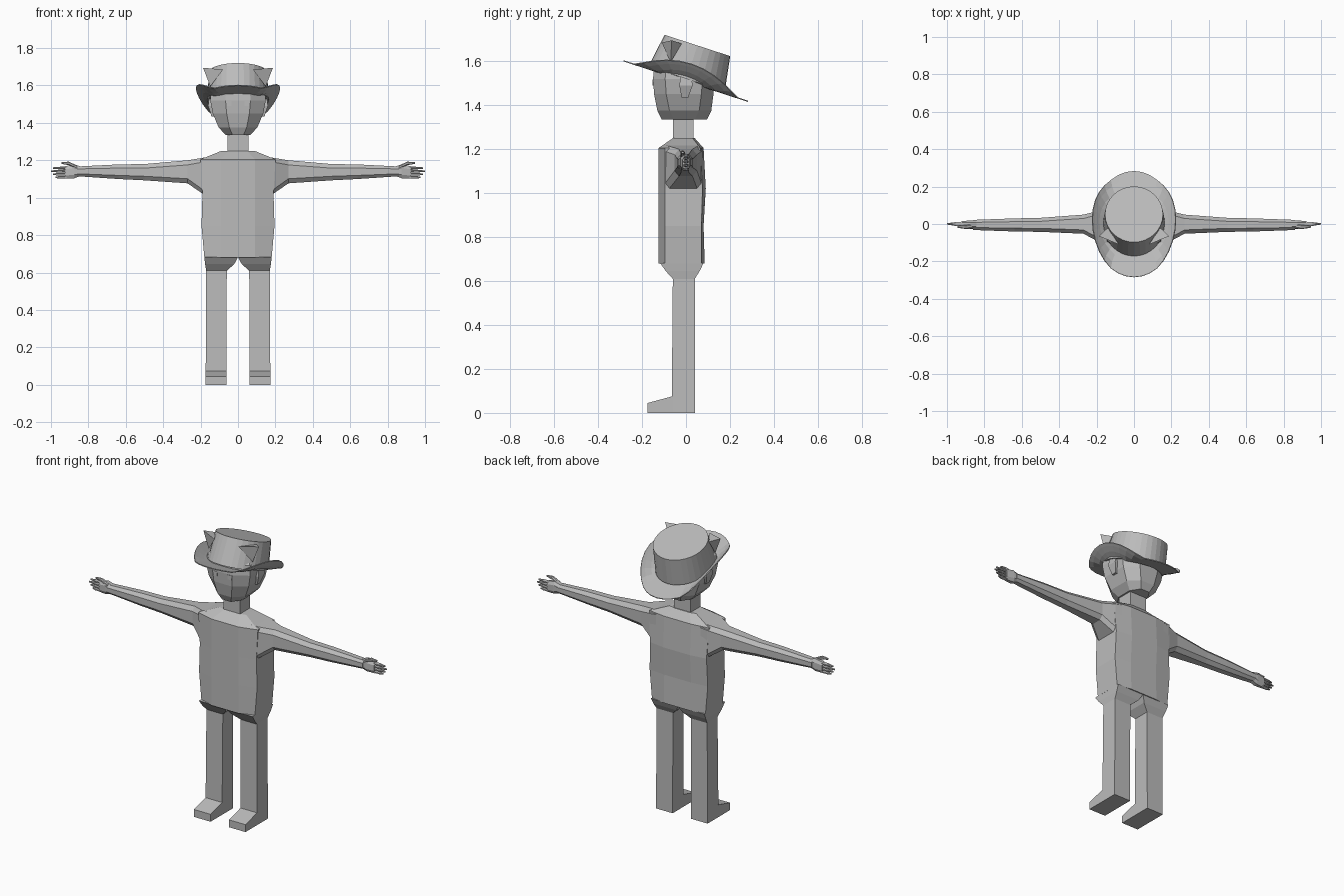
import bpy, bmesh, math
from mathutils import Vector, Matrix

if "Cube" in bpy.data.objects:
    bpy.data.objects.remove(bpy.data.objects["Cube"])

grey = bpy.data.materials.new("plain grey")
grey.diffuse_color = (0.5, 0.5, 0.5, 1)
grey.use_nodes = True
grey.node_tree.nodes["Principled BSDF"].inputs["Base Color"].default_value = grey.diffuse_color


def make(name, verts, faces, mirror=False, solid=0):
    me = bpy.data.meshes.new(name)
    me.from_pydata([tuple(v) for v in verts], [], faces)
    bm = bmesh.new()
    bm.from_mesh(me)
    bmesh.ops.recalc_face_normals(bm, faces=bm.faces)
    bm.to_mesh(me)
    bm.free()
    me.materials.append(grey)
    ob = bpy.data.objects.new(name, me)
    bpy.context.collection.objects.link(ob)
    if solid:
        m = ob.modifiers.new("thickness", 'SOLIDIFY')
        m.thickness = solid
    if mirror:
        m = ob.modifiers.new("mirror", 'MIRROR')
        m.use_clip = False
        m.use_mirror_merge = False
    return ob


def loft(name, rings, mirror=False, caps=True, solid=0):
    """Skin a list of closed rings that all have the same point count."""
    n = len(rings[0])
    faces = [(r * n + i, r * n + (i + 1) % n, (r + 1) * n + (i + 1) % n, (r + 1) * n + i)
             for r in range(len(rings) - 1) for i in range(n)]
    if caps:
        faces += [tuple(range(n)), tuple(range((len(rings) - 1) * n, len(rings) * n))]
    return make(name, [p for r in rings for p in r], faces, mirror, solid)


def body_ring(z, w, flat, yf, yb, cf, cb):
    """Eight-sided level ring, chamfered by cf in front and cb behind."""
    return [(-flat, yf, z), (flat, yf, z), (w, yf + cf, z), (w, yb - cb, z),
            (flat, yb, z), (-flat, yb, z), (-w, yb - cb, z), (-w, yf + cf, z)]


def limb_ring(x, y0, y1, z0, z1, c=0.25):
    """Eight-sided upright ring across the arm."""
    a, b = (y1 - y0) * c, (z1 - z0) * c
    return [(x, y0 + a, z0), (x, y1 - a, z0), (x, y1, z0 + b), (x, y1, z1 - b),
            (x, y1 - a, z1), (x, y0 + a, z1), (x, y0, z1 - b), (x, y0, z0 + b)]


def level_rect(z, x0, x1, y0, y1):
    return [(x0, y0, z), (x1, y0, z), (x1, y1, z), (x0, y1, z)]


# Torso and neck
loft("torso", [body_ring(0.68, 0.18, 0.09, -0.125, 0.085, 0.03, 0.015),
               body_ring(0.85, 0.195, 0.09, -0.125, 0.08, 0.03, 0.01),
               body_ring(1.02, 0.19, 0.09, -0.125, 0.09, 0.03, 0.015),
               body_ring(1.205, 0.20, 0.09, -0.125, 0.08, 0.03, 0.015),
               body_ring(1.25, 0.09, 0.05, -0.06, 0.04, 0.01, 0.01)])
loft("neck", [level_rect(z, -0.056, 0.056, -0.06, 0.035) for z in (1.23, 1.36)])

# Legs with hips, and feet
loft("leg", [level_rect(0, 0.062, 0.173, -0.065, 0.04),
             level_rect(0.61, 0.06, 0.17, -0.06, 0.04),
             level_rect(0.645, 0.02, 0.176, -0.092, 0.062),
             level_rect(0.682, 0.0, 0.18, -0.118, 0.08)], mirror=True)
loft("foot", [[(0.062, y, 0), (0.173, y, 0), (0.173, y, h), (0.062, y, h)]
              for y, h in ((-0.175, 0.045), (-0.06, 0.076))], mirror=True)

# Arms
loft("arm", [limb_ring(0.15, -0.105, 0.075, 0.99, 1.22, 0.1),
             limb_ring(0.19, -0.095, 0.07, 1.022, 1.213, 0.12),
             limb_ring(0.27, -0.052, 0.05, 1.077, 1.2, 0.2),
             limb_ring(0.5, -0.042, 0.033, 1.093, 1.18),
             limb_ring(0.64, -0.04, 0.03, 1.1, 1.178),
             limb_ring(0.86, -0.032, 0.022, 1.115, 1.167)], mirror=True)

# Hands: palm, four stacked fingers and a thumb
loft("palm", [limb_ring(0.84, -0.026, 0.02, 1.117, 1.167),
              limb_ring(0.875, -0.026, 0.02, 1.104, 1.178),
              limb_ring(0.925, -0.015, 0.014, 1.102, 1.168)], mirror=True)
for i, tip in enumerate((0.975, 0.99, 1.0, 0.99)):
    z = 1.11 + i * 0.0165
    loft("finger_%d" % (i + 1), [limb_ring(0.915, -0.012, 0.012, z - 0.007, z + 0.007),
                                 limb_ring(0.955, -0.01, 0.01, z - 0.008, z + 0.006),
                                 limb_ring(tip, -0.003, 0.004, z - 0.005, z + 0.003)], mirror=True)
loft("thumb", [limb_ring(0.86, -0.025, 0.0, 1.155, 1.172),
               limb_ring(0.905, -0.026, -0.006, 1.174, 1.193),
               limb_ring(0.945, -0.02, -0.01, 1.181, 1.19)], mirror=True)

# Head
head = ((1.335, 0.065, -0.11, 0.095), (1.375, 0.103, -0.13, 0.115), (1.45, 0.135, -0.145, 0.125),
        (1.52, 0.148, -0.15, 0.13), (1.58, 0.142, -0.145, 0.11), (1.63, 0.10, -0.10, 0.07))
loft("head", [body_ring(z, w, w * 0.45, f, b, 0.055, 0.055) for z, w, f, b in head])
loft("side_ear", [level_rect(1.435, 0.12, 0.142, -0.02, 0.01),
                  level_rect(1.49, 0.13, 0.16, -0.03, 0.03),
                  level_rect(1.53, 0.13, 0.155, -0.025, 0.025)], mirror=True)
loft("eye", [level_rect(z, 0.035, 0.062, -0.152, -0.144) for z in (1.49, 1.518)], mirror=True)

# Hat, tilted back: crown and a brim curled up at the sides
tilt = Matrix.Translation((0, 0, 1.512)) @ Matrix.Rotation(math.radians(-18), 4, 'X')
N = 32


def hat_ring(rx, ry, z, curl=False):
    ring = []
    for i in range(N):
        a = 2 * math.pi * i / N
        x, y = rx * math.cos(a), ry * math.sin(a)
        up = 0.085 * (max(0, abs(x) - 0.12) / 0.105) ** 1.4 if curl else 0
        ring.append(tilt @ Vector((x, y, z + up)))
    return ring


loft("hat_crown", [hat_ring(0.165, 0.183, 0.008), hat_ring(0.155, 0.157, 0.168)])
loft("hat_brim", [hat_ring(0.15, 0.16, 0, True), hat_ring(0.185, 0.205, 0, True),
                  hat_ring(0.21, 0.255, 0, True), hat_ring(0.222, 0.298, 0, True)],
     caps=False, solid=0.005)

# Pointed ears on the hat
make("hat_ear", [(0.08, -0.11, 1.685), (0.148, -0.07, 1.595), (0.14, -0.02, 1.68),
                 (0.187, -0.065, 1.695)],
     [(0, 1, 2), (0, 1, 3), (1, 2, 3), (0, 2, 3)], mirror=True)
